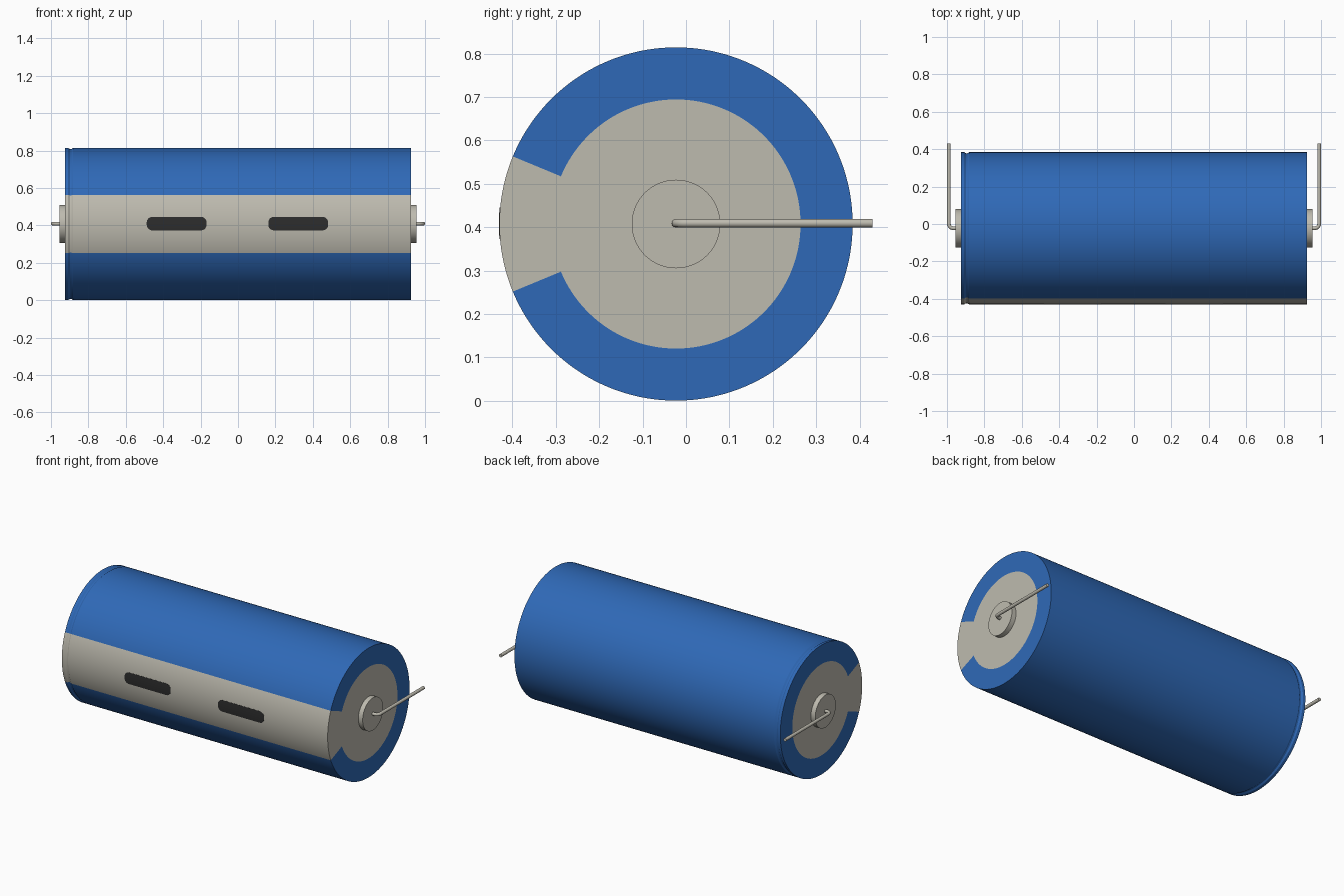
import bpy, bmesh, math

if "Cube" in bpy.data.objects:
    bpy.data.objects.remove(bpy.data.objects["Cube"])

CY, CZ, R = -0.023, 0.4075, 0.407     # cylinder axis position and radius
SEGS = 240                            # 1.5 degree sectors
STRIPE = 15                           # stripe half-width in sectors (22.5 degrees)


def material(name, rgb):
    m = bpy.data.materials.new(name)
    m.diffuse_color = (*rgb, 1)
    m.use_nodes = True
    m.node_tree.nodes["Principled BSDF"].inputs["Base Color"].default_value = m.diffuse_color
    return m


blue = material("sleeve blue", (0.028, 0.141, 0.474))
grey = material("warm grey", (0.515, 0.497, 0.43))
dark = material("mark charcoal", (0.026, 0.026, 0.026))


def finish(name, bm, mats, angle=20):
    bmesh.ops.recalc_face_normals(bm, faces=bm.faces)
    mesh = bpy.data.meshes.new(name)
    bm.to_mesh(mesh)
    bm.free()
    for m in mats:
        mesh.materials.append(m)
    ob = bpy.data.objects.new(name, mesh)
    bpy.context.collection.objects.link(ob)
    bpy.ops.object.select_all(action='DESELECT')
    ob.select_set(True)
    bpy.context.view_layer.objects.active = ob
    bpy.ops.object.shade_smooth_by_angle(angle=math.radians(angle))
    return ob


def around(x, r, a):
    # Point around the x axis, angle measured from the front
    return (x, CY - r * math.cos(a), CZ + r * math.sin(a))


def revolve(name, profile, mats, segs, rule=lambda ring, i: 0):
    bm = bmesh.new()
    rings = []
    for x, r in profile:
        if r == 0:
            rings.append([bm.verts.new(around(x, 0, 0))] * segs)
        else:
            rings.append([bm.verts.new(around(x, r, math.tau * i / segs))
                          for i in range(segs)])
    for k, (p, q) in enumerate(zip(rings, rings[1:])):
        for i in range(segs):
            j = (i + 1) % segs
            corners = list(dict.fromkeys((p[i], p[j], q[j], q[i])))
            bm.faces.new(corners).material_index = rule(k, i)
    return finish(name, bm, mats)


# Sleeved body: grey end discs, blue rims, shallow groove, grey front stripe
L = 0.925
body = [(-L, 0), (-L, 0.287), (-L, 0.30), (-L, R),
        (-0.908, R), (-0.899, R - 0.006), (-0.89, R - 0.006), (-0.881, R),
        (L, R), (L, 0.30), (L, 0.287), (L, 0)]
last = len(body) - 2


def body_colour(ring, i):
    off = min(i, SEGS - 1 - i)
    if ring in (0, last) or off < STRIPE:
        return 1
    return 0


revolve("sleeved_body", body, [blue, grey], SEGS, body_colour)

# Raised end bosses and bent wire leads
for side, s in (("left", -1), ("right", 1)):
    revolve(side + "_end_boss",
            [(s * 0.92, 0), (s * 0.92, 0.102), (s * 0.955, 0.102), (s * 0.955, 0)],
            [grey], 96)

    bend = 0.025
    path = [(0.945, CY)]
    for k in range(9):
        a = math.pi / 2 * k / 8
        path.append((0.965 + bend * math.sin(a), CY + bend * (1 - math.cos(a))))
    path.append((0.99, 0.43))
    curve = bpy.data.curves.new(side + "_wire_lead", 'CURVE')
    curve.dimensions = '3D'
    curve.bevel_depth = 0.01
    curve.bevel_resolution = 4
    curve.use_fill_caps = True
    spline = curve.splines.new('POLY')
    spline.points.add(len(path) - 1)
    for pt, (x, y) in zip(spline.points, path):
        pt.co = (s * x, y, CZ + 0.002, 1)
    curve.materials.append(grey)
    bpy.context.collection.objects.link(bpy.data.objects.new(side + "_wire_lead", curve))

# Dark rounded dashes wrapped onto the stripe as thin plates
H, CORNER, HALF = 0.036, 0.03, 0.16
for side, cx in (("left", -0.328), ("right", 0.322)):
    bm = bmesh.new()
    rows = []
    for k in range(25):
        z = -H * math.cos(math.pi * k / 24)
        d = max(0, abs(z) - (H - CORNER))
        w = HALF - CORNER + math.sqrt(max(0, CORNER ** 2 - d ** 2))
        a = math.asin((z + 0.002) / R)
        rows.append([[bm.verts.new(around(cx + e * w, r, a)) for e in (-1, 1)]
                     for r in (R - 0.002, R + 0.0012)])
    for (pi, po), (qi, qo) in zip(rows, rows[1:]):
        bm.faces.new((po[0], po[1], qo[1], qo[0]))
        bm.faces.new((pi[0], qi[0], qi[1], pi[1]))
        for e in (0, 1):
            bm.faces.new((pi[e], po[e], qo[e], qi[e]))
    for inner, outer in (rows[0], rows[-1]):
        bm.faces.new((inner[0], inner[1], outer[1], outer[0]))
    finish(side + "_dash_mark", bm, [dark], 30)
